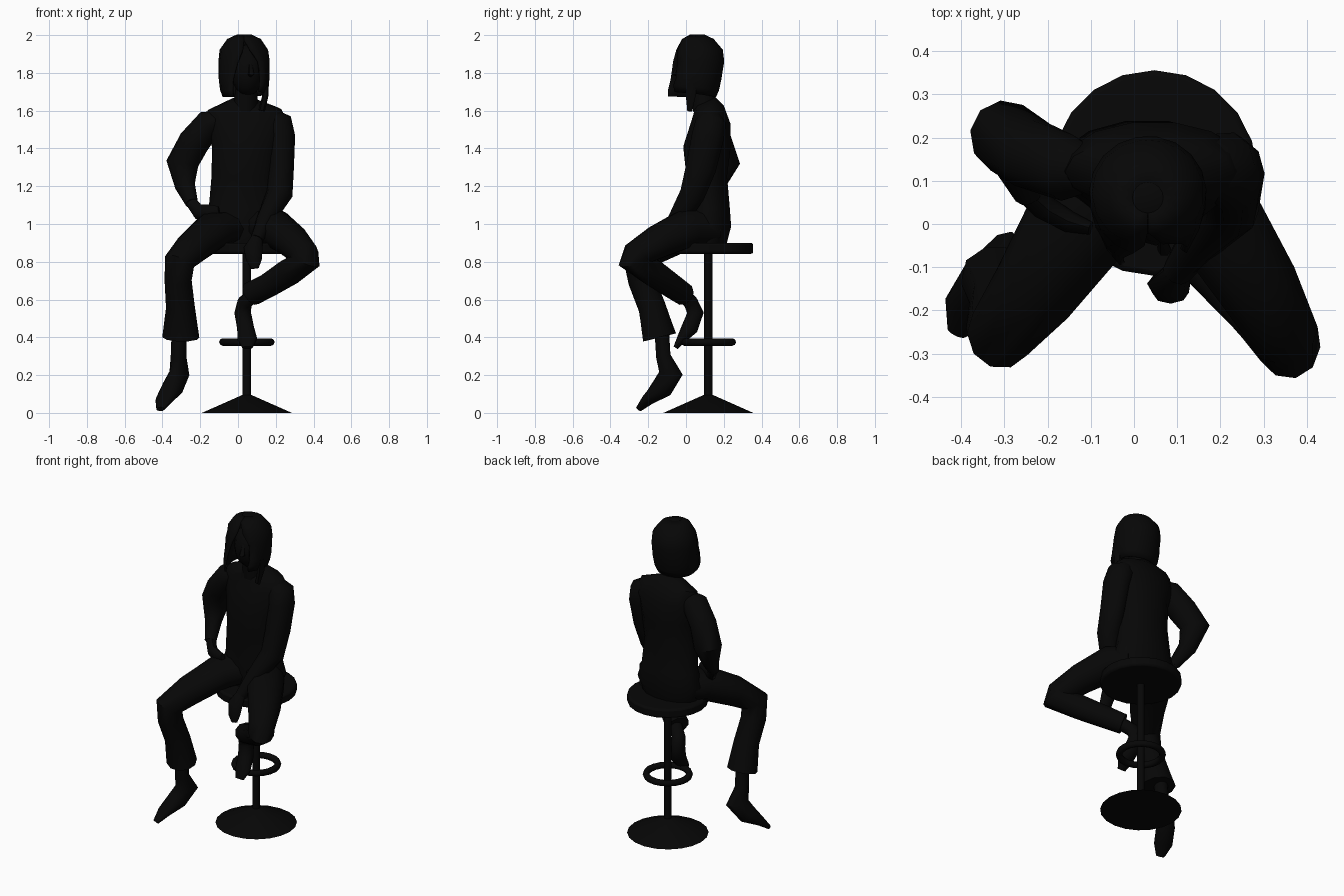
import bpy, bmesh, math
from mathutils import Vector

black = bpy.data.materials.new("matte_black")
black.diffuse_color = (0.002, 0.002, 0.002, 1)


def finish(ob, name, angle=50):
    ob.name = name
    ob.data.materials.append(black)
    bpy.ops.object.select_all(action='DESELECT')
    ob.select_set(True)
    bpy.context.view_layer.objects.active = ob
    bpy.ops.object.shade_smooth_by_angle(angle=math.radians(angle))
    return ob


def loft(name, rows, closed=True):
    """Skin rows of points; closed rows get capped ends."""
    bm = bmesh.new()
    vs = [[bm.verts.new(p) for p in r] for r in rows]
    n = len(rows[0])
    for a, b in zip(vs, vs[1:]):
        for i in range(n if closed else n - 1):
            j = (i + 1) % n
            bm.faces.new((a[i], a[j], b[j], b[i]))
    if closed:
        bm.faces.new(vs[0])
        bm.faces.new(vs[-1])
    bmesh.ops.recalc_face_normals(bm, faces=bm.faces)
    me = bpy.data.meshes.new(name)
    bm.to_mesh(me)
    bm.free()
    ob = bpy.data.objects.new(name, me)
    bpy.context.collection.objects.link(ob)
    return finish(ob, name)


def tube(name, path, side, n=10):
    """Path of (x, y, z, half width along side, half depth)."""
    pts = [Vector(p[:3]) for p in path]
    rows = []
    for i, p in enumerate(path):
        t = Vector()
        if i > 0:
            t += (pts[i] - pts[i - 1]).normalized()
        if i < len(pts) - 1:
            t += (pts[i + 1] - pts[i]).normalized()
        t.normalize()
        s = Vector(side)
        s = (s - t * s.dot(t)).normalized()
        u = t.cross(s)
        rows.append([pts[i] + s * p[3] * math.cos(2 * math.pi * k / n)
                     + u * p[4] * math.sin(2 * math.pi * k / n) for k in range(n)])
    return loft(name, rows)


# stool
SX, SY = 0.047, 0.118


def disc(name, z0, z1, r0, r1, n=20):
    bpy.ops.mesh.primitive_cone_add(vertices=n, radius1=r0, radius2=r1, depth=z1 - z0,
                                    location=(SX, SY, (z0 + z1) / 2))
    return finish(bpy.context.object, name, 30)


disc("stool_base", 0, 0.095, 0.238, 0.024)
disc("stool_pole", 0.08, 0.86, 0.022, 0.022, 12)
seat = disc("stool_seat", 0.842, 0.9, 0.238, 0.238)
bev = seat.modifiers.new("rounded_rim", 'BEVEL')
bev.width, bev.segments = 0.012, 2
bpy.ops.mesh.primitive_torus_add(location=(SX, SY, 0.375), major_radius=0.127, minor_radius=0.02,
                                 major_segments=20, minor_segments=8)
finish(bpy.context.object, "stool_foot_ring")

# torso and neck
tube("torso", [(0.03, 0.115, 0.89, 0.18, 0.1), (0.03, 0.12, 0.99, 0.215, 0.122),
               (0.03, 0.12, 1.08, 0.185, 0.115), (0.03, 0.11, 1.25, 0.17, 0.11),
               (0.04, 0.11, 1.4, 0.178, 0.128), (0.045, 0.13, 1.53, 0.215, 0.108),
               (0.035, 0.12, 1.605, 0.195, 0.085), (0.04, 0.1, 1.65, 0.075, 0.06)], (1, 0, 0), 14)
tube("neck", [(0.04, 0.1, 1.6, 0.065, 0.065), (0.045, 0.08, 1.76, 0.055, 0.06)], (1, 0, 0))

# arms
tube("arm_on_hip", [(-0.1, 0.12, 1.55, 0.05, 0.05), (-0.155, 0.13, 1.53, 0.078, 0.078),
                    (-0.235, 0.16, 1.43, 0.086, 0.082), (-0.295, 0.2, 1.32, 0.088, 0.085),
                    (-0.28, 0.15, 1.2, 0.055, 0.05), (-0.245, 0.07, 1.11, 0.034, 0.034)], (0.6, -0.6, 0))
tube("hand_on_hip", [(-0.25, 0.08, 1.12, 0.03, 0.03), (-0.21, 0.04, 1.065, 0.042, 0.03),
                     (-0.15, 0.005, 1.06, 0.042, 0.025), (-0.1, -0.01, 1.07, 0.025, 0.015)], (0, 0, 1), 8)
tube("arm_resting", [(0.16, 0.13, 1.58, 0.045, 0.05), (0.21, 0.13, 1.53, 0.08, 0.085),
                     (0.228, 0.115, 1.46, 0.075, 0.09), (0.228, 0.08, 1.3, 0.068, 0.085),
                     (0.22, 0.035, 1.16, 0.07, 0.07), (0.15, -0.04, 1.03, 0.05, 0.055),
                     (0.1, -0.11, 0.92, 0.035, 0.035)], (1, 0, 0))
tube("hand_resting", [(0.1, -0.11, 0.93, 0.03, 0.025), (0.08, -0.14, 0.87, 0.05, 0.03),
                      (0.085, -0.16, 0.81, 0.042, 0.025), (0.09, -0.165, 0.765, 0.02, 0.015)], (1, 0, 0), 8)

# hanging leg with flared cuff
tube("leg_hanging", [(-0.04, 0.11, 0.98, 0.12, 0.09), (-0.13, 0.0, 0.965, 0.125, 0.1),
                     (-0.235, -0.16, 0.88, 0.1, 0.09), (-0.31, -0.255, 0.8, 0.08, 0.085),
                     (-0.317, -0.235, 0.7, 0.07, 0.075), (-0.305, -0.18, 0.56, 0.077, 0.075),
                     (-0.303, -0.14, 0.4, 0.103, 0.088)], (0.82, -0.57, 0))
tube("foot_hanging", [(-0.31, -0.13, 0.46, 0.04, 0.04), (-0.315, -0.12, 0.3, 0.042, 0.04),
                      (-0.31, -0.08, 0.21, 0.045, 0.07), (-0.345, -0.125, 0.135, 0.055, 0.06),
                      (-0.39, -0.2, 0.07, 0.054, 0.028), (-0.41, -0.25, 0.02, 0.025, 0.014)],
     (0.82, -0.57, 0))

# folded leg with the toe on the ring
tube("leg_folded", [(0.11, 0.12, 0.98, 0.12, 0.09), (0.19, 0.01, 0.98, 0.115, 0.105),
                    (0.285, -0.14, 0.91, 0.1, 0.09), (0.35, -0.26, 0.84, 0.08, 0.078),
                    (0.356, -0.275, 0.805, 0.077, 0.088), (0.27, -0.18, 0.745, 0.072, 0.075),
                    (0.16, -0.08, 0.675, 0.064, 0.068), (0.07, -0.015, 0.63, 0.07, 0.062)],
     (0.75, 0.55, -0.35))
tube("foot_folded", [(0.09, -0.02, 0.63, 0.04, 0.04), (0.035, 0.025, 0.585, 0.04, 0.04),
                     (0.025, 0.05, 0.53, 0.044, 0.046), (0.04, 0.02, 0.45, 0.045, 0.046),
                     (0.05, -0.025, 0.39, 0.052, 0.026), (0.05, -0.055, 0.345, 0.028, 0.013)], (1, 0, 0))

# head
bpy.ops.mesh.primitive_uv_sphere_add(segments=12, ring_count=8, radius=1, location=(0.05, 0.05, 1.815))
bpy.context.object.scale = (0.09, 0.1, 0.135)
finish(bpy.context.object, "head")
tube("nose", [(0.065, -0.035, 1.85, 0.008, 0.008), (0.07, -0.06, 1.795, 0.016, 0.016),
              (0.065, -0.035, 1.785, 0.012, 0.008)], (1, 0, 0), 6)

# bobbed hair: rows of (z, rx, ry, centre y, forward sweep, front gap start, gap end)
rows = []
for z, rx, ry, cy, sweep, a0, a1 in [
        (1.998, 0.035, 0.035, 0.06, 0, 0, 360), (1.975, 0.085, 0.08, 0.063, 0, 0, 360),
        (1.92, 0.124, 0.118, 0.072, 0.0, 3, 345), (1.86, 0.13, 0.125, 0.073, 0.015, 14, 325),
        (1.77, 0.13, 0.115, 0.068, 0.045, 26, 318), (1.71, 0.122, 0.105, 0.065, 0.075, 30, 316),
        (1.675, 0.108, 0.09, 0.065, 0.095, 32, 312)]:
    row = []
    for k in range(17):
        a = math.radians(a0 + (a1 - a0) * k / 16)
        s = sweep * max(0, math.cos(a))
        lift = 0.03 * max(0, 1 - abs(math.sin(a / 2)) ** 2) if a > math.pi and z < 1.73 else 0
        row.append((0.032 - rx * math.sin(a), cy - ry * math.cos(a) - s, z + lift))
    rows.append(row)
hair = loft("hair", rows, closed=False)
sol = hair.modifiers.new("thickness", 'SOLIDIFY')
sol.thickness, sol.offset = 0.012, 0
tube("hair_crown", [(0.032, 0.063, 1.95, 0.085, 0.085), (0.032, 0.062, 1.975, 0.082, 0.078),
                    (0.032, 0.06, 2.0, 0.035, 0.035)], (1, 0, 0), 16)
tube("hair_strand", [(0.148, 0.03, 1.76, 0.016, 0.03), (0.145, 0.025, 1.68, 0.016, 0.03),
                     (0.125, 0.02, 1.6, 0.018, 0.015)], (1, 0, 0), 6)
